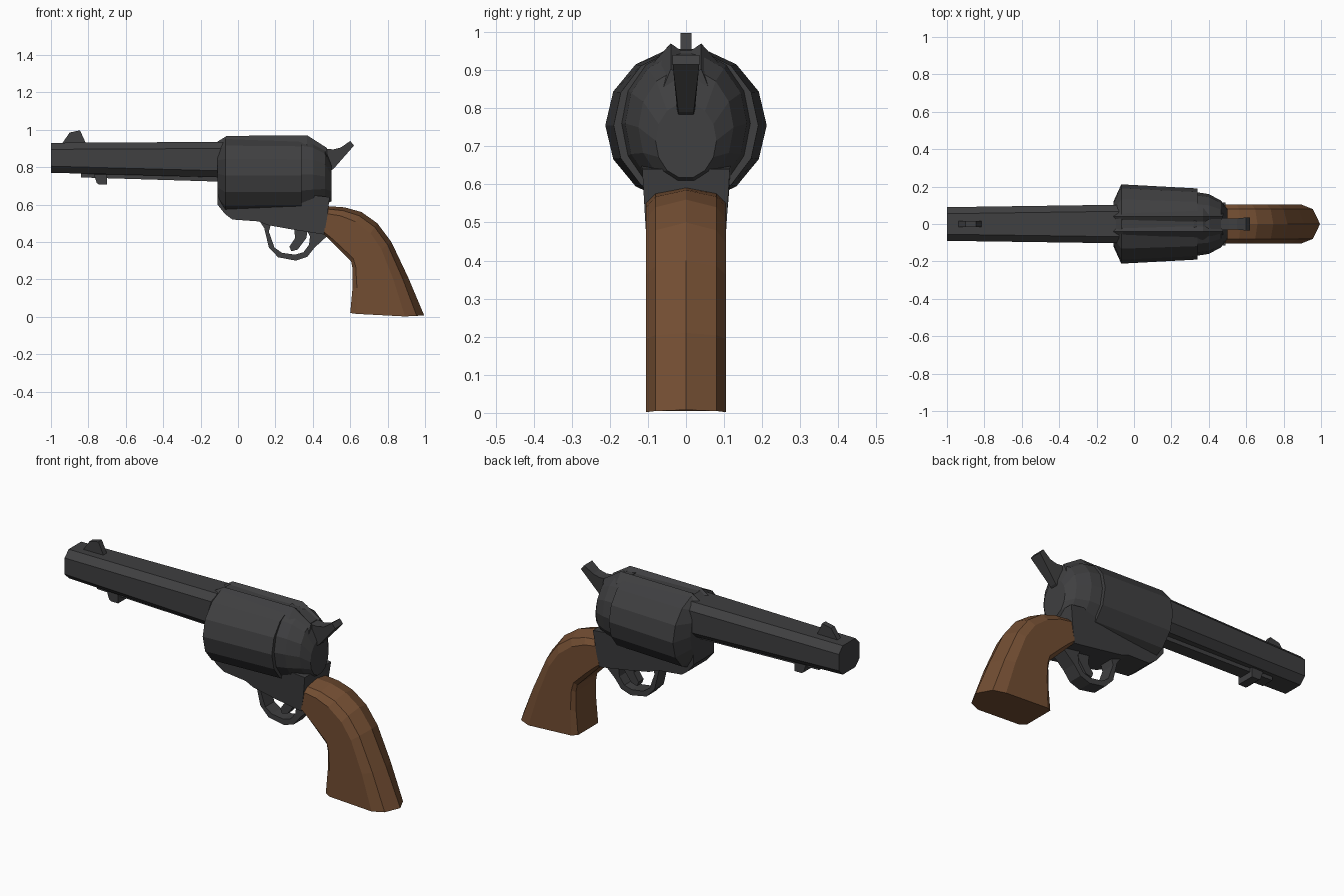
import bpy, bmesh
from math import sin, cos, pi

if "Cube" in bpy.data.objects:
    bpy.data.objects.remove(bpy.data.objects["Cube"])


def material(name, color):
    m = bpy.data.materials.new(name)
    m.diffuse_color = color
    m.use_nodes = True
    m.node_tree.nodes["Principled BSDF"].inputs["Base Color"].default_value = m.diffuse_color
    return m


STEEL = material("dark_steel", (0.05, 0.05, 0.052, 1))
WOOD = material("brown_wood", (0.17, 0.075, 0.032, 1))


def loft(name, rings, mat=STEEL):
    """Skin a list of equal-length point rings and cap both ends."""
    bm = bmesh.new()
    vs = [[bm.verts.new(p) for p in r] for r in rings]
    n = len(vs[0])
    for a, b in zip(vs, vs[1:]):
        for i in range(n):
            j = (i + 1) % n
            bm.faces.new((a[i], a[j], b[j], b[i]))
    bm.faces.new(vs[0])
    bm.faces.new(vs[-1])
    bmesh.ops.recalc_face_normals(bm, faces=bm.faces)
    me = bpy.data.meshes.new(name)
    bm.to_mesh(me)
    bm.free()
    me.materials.append(mat)
    ob = bpy.data.objects.new(name, me)
    bpy.context.collection.objects.link(ob)
    return ob


def prism(name, pts, half):
    """Extrude an xz profile symmetrically in y; half is one width or one per point."""
    hs = half if isinstance(half, list) else [half] * len(pts)
    return loft(name, [[(x, s * h, z) for (x, z), h in zip(pts, hs)] for s in (-1, 1)])


def ellipse(x, cz, ry, rz, n=14):
    return [(x, ry * sin(2 * pi * (i + .5) / n), cz + rz * cos(2 * pi * (i + .5) / n))
            for i in range(n)]


def mirrored(half):
    """Complete a half section of (x, y, z) points across y = 0."""
    return half + [(x, -y, z) for x, y, z in reversed(half) if y > 0]


# Faceted barrel, slightly thicker toward the frame
def barrel_ring(x, w, z0, z1):
    c = 0.035
    return mirrored([(x, w - c, z1), (x, w, z1 - c), (x, w, z0 + c), (x, w - c, z0)])


loft("barrel", [barrel_ring(-1, .09, .77, .93), barrel_ring(-.08, .103, .745, .935)])

# Ejector rod housing with its tab, and front sight
prism("ejector_housing", [(-.84, .79), (-.84, .745), (-.08, .722), (-.08, .78)], .035)
prism("ejector_tab", [(-.77, .76), (-.755, .715), (-.745, .708), (-.70, .708), (-.70, .76)], .05)
prism("front_sight", [(-.945, .92), (-.90, .985), (-.845, .997), (-.81, .92)], .015)

# Cylinder drum and rounded recoil shield
loft("drum", [ellipse(-.11, .765, .12, .165), ellipse(-.068, .755, .212, .205),
              ellipse(.34, .755, .19, .2)])
loft("recoil_shield", [ellipse(.32, .76, .172, .2), ellipse(.40, .76, .16, .185),
                       ellipse(.465, .75, .125, .155), ellipse(.50, .715, .08, .1)])


# Top strap with sighting groove
def strap_ring(x, zt, w):
    return mirrored([(x, 0, zt - .018), (x, .014, zt - .018), (x, .04, zt),
                     (x, w, zt - .05), (x, w, zt - .12), (x, 0, zt - .12)])


loft("top_strap", [strap_ring(-.112, .935, .09), strap_ring(-.06, .967, .09),
                   strap_ring(.37, .97, .085), strap_ring(.475, .903, .06)])

# Lower frame
prism("lower_frame",
      [(-.11, .66), (-.11, .60), (-.07, .55), (-.03, .52), (.11, .51), (.16, .49),
       (.30, .465), (.46, .44), (.475, .52), (.49, .64), (.30, .66)],
      [.09, .09, .085, .08, .09, .095, .1, .103, .108, .115, .12])

# Hammer, trigger and trigger guard
prism("hammer", [(.44, .90), (.51, .895), (.55, .905), (.60, .94), (.62, .915),
                 (.51, .79), (.46, .76)], [.035, .03, .03, .035, .035, .02, .02])
prism("trigger", [(.30, .48), (.305, .42), (.275, .375), (.285, .35), (.32, .36),
                  (.365, .42), (.375, .48)], .022)
outer = [(.11, .52), (.14, .475), (.165, .37), (.215, .318), (.31, .30), (.37, .32),
         (.41, .37), (.475, .43), (.47, .48)]
inner = [(.18, .51), (.165, .455), (.195, .37), (.235, .342), (.305, .332), (.35, .345),
         (.38, .385), (.385, .43), (.36, .48)]
prism("trigger_guard", outer + inner[::-1], .04)

# Wooden grip: section swept between front and back edge points, creased at the back
SECTION = [(0, .088), (.08, .105), (.74, .105), (.9, .08), (1, 0)]
STATIONS = [((.46, .44), (.47, .592)), ((.49, .41), (.57, .585)), ((.54, .36), (.66, .56)),
            ((.605, .295), (.745, .50)), ((.613, .255), (.82, .40)), ((.612, .15), (.91, .21)),
            ((.60, .02), (.995, .008))]


def grip_ring(f, b, sag):
    return mirrored([(f[0] + (b[0] - f[0]) * t, y,
                      f[1] + (b[1] - f[1]) * t - sag * 4 * t * (1 - t)) for t, y in SECTION])


loft("grip", [grip_ring(f, b, .012 if f[1] < .05 else 0) for f, b in STATIONS], WOOD)
